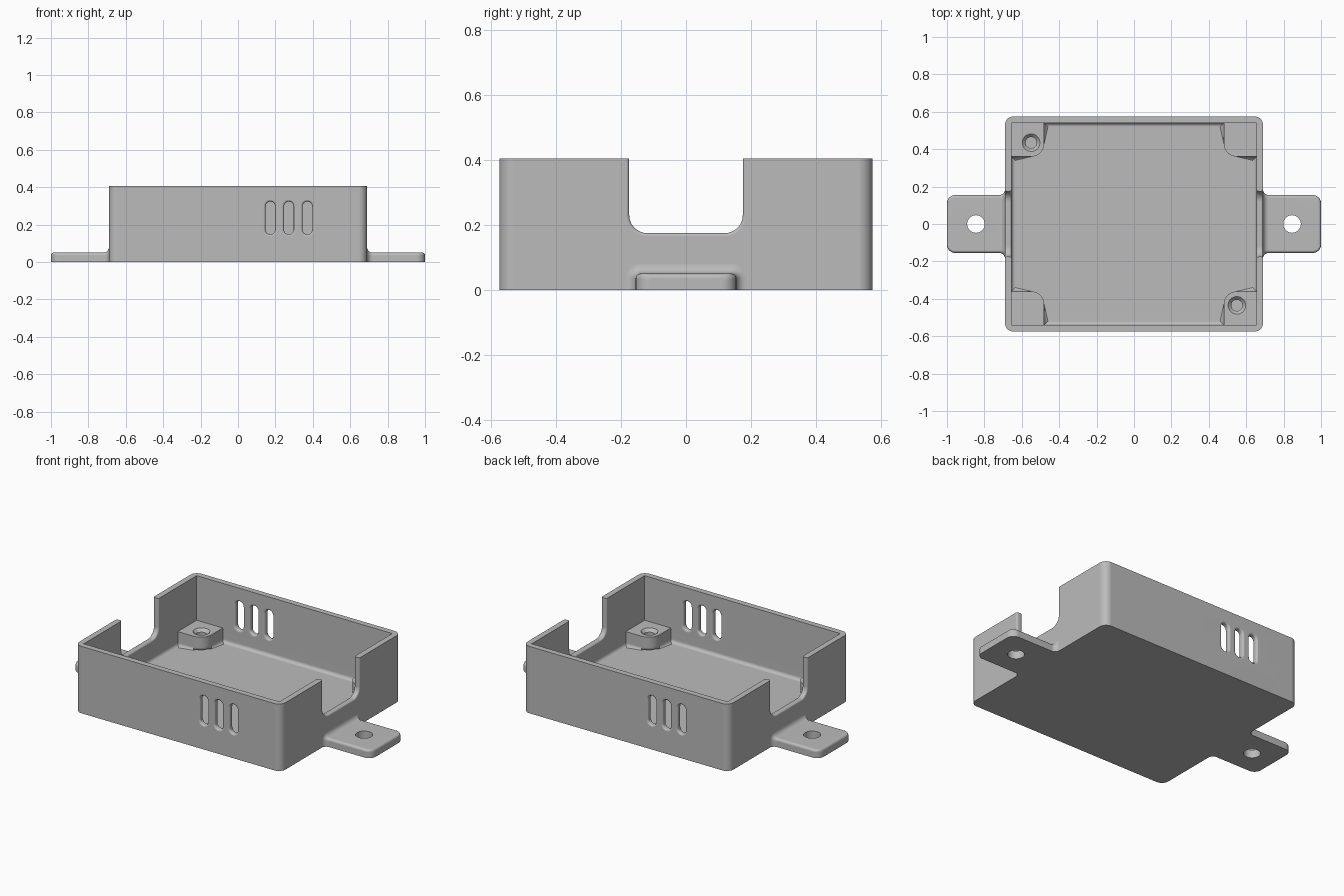
import bpy, bmesh
from math import sin, cos, pi, sqrt
from mathutils import Vector

if "Cube" in bpy.data.objects:
    bpy.data.objects.remove(bpy.data.objects["Cube"])

grey = bpy.data.materials.new("matte_grey")
grey.use_nodes = True
colour = (0.5, 0.5, 0.5, 1)
grey.diffuse_color = colour
grey.node_tree.nodes["Principled BSDF"].inputs["Base Color"].default_value = colour

# Main dimensions: outer and inner half sizes, heights
OX, OY, IX, IY = 0.69, 0.575, 0.655, 0.54
RIM, FLOOR, POST = 0.405, 0.05, 0.135


def rounded(corners, seg=8):
    """Outline from right-angled corners (u, v, radius)."""
    out = []
    for i, (a, b, r) in enumerate(corners):
        p = Vector((a, b))
        if r == 0:
            out.append(p)
            continue
        u = (Vector(corners[i - 1][:2]) - p).normalized()
        v = (Vector(corners[(i + 1) % len(corners)][:2]) - p).normalized()
        c = p + r * (u + v)
        for k in range(seg + 1):
            t = pi / 2 * k / seg
            out.append(c - r * (v * cos(t) + u * sin(t)))
    return out


def rectangle(w, h, r):
    return rounded([(-w, -h, r), (w, -h, r), (w, h, r), (-w, h, r)])


def circle(r, n=32):
    return [Vector((r * cos(2 * pi * k / n), r * sin(2 * pi * k / n))) for k in range(n)]


def loft(name, sections, axis, offset=(0, 0, 0), floor_round=0):
    """Skin (position, outline) sections along an axis."""
    place = {"x": lambda p, q: (q, p.x, p.y),
             "y": lambda p, q: (p.x, q, p.y),
             "z": lambda p, q: (p.x, p.y, q)}[axis]
    bm = bmesh.new()
    rings = [[bm.verts.new(Vector(place(p, q)) + Vector(offset)) for p in ring]
             for q, ring in sections]
    for a, b in zip(rings, rings[1:]):
        for i in range(len(a)):
            bm.faces.new((a[i - 1], a[i], b[i], b[i - 1]))
    base = bm.faces.new(rings[0])
    bm.faces.new(rings[-1])
    if floor_round:
        bmesh.ops.bevel(bm, geom=list(base.edges), offset=floor_round, segments=5,
                        profile=0.5, affect='EDGES')
    bmesh.ops.recalc_face_normals(bm, faces=bm.faces)
    mesh = bpy.data.meshes.new(name)
    bm.to_mesh(mesh)
    bm.free()
    mesh.materials.append(grey)
    ob = bpy.data.objects.new(name, mesh)
    bpy.context.collection.objects.link(ob)
    return ob


def cut(ob, cutters):
    """Subtract the cutters and bake the result."""
    for c in cutters:
        c.hide_render = True
        m = ob.modifiers.new("cut", 'BOOLEAN')
        m.operation, m.solver, m.object = 'DIFFERENCE', 'EXACT', c
    graph = bpy.context.evaluated_depsgraph_get()
    graph.update()
    mesh = bpy.data.meshes.new_from_object(ob.evaluated_get(graph))
    ob.modifiers.clear()
    ob.data = mesh
    for c in cutters:
        bpy.data.objects.remove(c)


def finish(ob):
    bpy.ops.object.select_all(action='DESELECT')
    ob.select_set(True)
    bpy.context.view_layer.objects.active = ob
    bpy.ops.object.shade_smooth_by_angle(angle=0.6)
    ob.modifiers.new("even_shading", 'WEIGHTED_NORMAL').keep_sharp = True


def eased(a, b, r, seg=4):
    """Stations through a wall from a to b, flaring by r at both faces."""
    arc = [(r * (1 - cos(pi / 2 * k / seg)), r * (1 - sin(pi / 2 * k / seg)))
           for k in range(seg + 1)]
    return ([(a - 0.01, r)] + [(a + t, d) for t, d in arc]
            + [(b - t, d) for t, d in reversed(arc)] + [(b + 0.01, r)])


# Open case with rounded upright corners
case = loft("open_case", [(z, rectangle(OX, OY, 0.045)) for z in (0, RIM)], "z")

# Cavity above the corner posts
cutters = [loft("upper_cavity", [(z, rectangle(IX, IY, 0)) for z in (POST, 0.5)], "z")]

# Cavity around the posts, with a filleted floor
px, py, pr = 0.48, 0.36, 0.07
plan = []
for sx, sy in ((-1, -1), (1, -1), (1, 1), (-1, 1)):
    notch = [(sx * IX, sy * py, 0), (sx * px, sy * py, pr), (sx * px, sy * IY, 0)]
    plan += notch if sx == sy else notch[::-1]
cutters.append(loft("lower_cavity", [(z, rounded(plan)) for z in (FLOOR, POST + 0.02)],
                    "z", floor_round=0.02))

for s in (-1, 1):
    # U-shaped opening in each end wall
    wall = sorted((s * IX, s * OX))
    cutters.append(loft("end_opening", [
        (x, rounded([(-0.175 - d, 0.175 - d, 0.055 + d), (0.175 + d, 0.175 - d, 0.055 + d),
                     (0.175 + d, 0.5, 0), (-0.175 - d, 0.5, 0)]))
        for x, d in eased(*wall, 0.01)], "x"))
    # Three vent slots in each long wall
    wall = sorted((s * IY, s * OY))
    for i in range(3):
        cutters.append(loft("vent_slot", [
            (y, rectangle(0.026 + d, 0.088 + d, 0.0259 + d))
            for y, d in eased(*wall, 0.011)], "y",
            offset=(-s * (0.173 + 0.099 * i), 0, 0.235)))
    # Countersunk screw hole in two opposite posts
    cutters.append(loft("screw_hole", [
        (0.06, circle(0.03)), (POST - 0.018, circle(0.03)),
        (POST, circle(0.047)), (POST + 0.02, circle(0.047))], "z",
        offset=(s * 0.55, -s * 0.435, 0)))
cut(case, cutters)
finish(case)


def tab_section(w, h, r):
    return rounded([(-w, 0, 0), (w, 0, 0), (w, h, r), (-w, h, r)])


# Mounting tabs: flared root, rounded end, screw hole
for s, name in ((1, "left_mounting_tab"), (-1, "right_mounting_tab")):
    flare, corner, edge, half = 0.03, 0.045, 0.015, 0.155
    sections = [(s * (OX - 0.003), tab_section(half + flare, FLOOR + flare, edge + flare))]
    for k in range(9):
        t = pi / 2 * k / 8
        d = flare * (1 - sin(t))
        sections.append((s * (OX + flare * (1 - cos(t))),
                         tab_section(half + d, FLOOR + d, edge + d)))
    for k in range(13):
        t = pi / 2 * k / 12
        x = 1 - corner + corner * sin(t)
        over = max(0, x - 1 + edge)
        drop = edge - sqrt(max(0, edge ** 2 - over ** 2))
        sections.append((s * x, tab_section(half - corner * (1 - cos(t)), FLOOR - drop, edge)))
    tab = loft(name, sections, "x")
    cut(tab, [loft("tab_hole", [(z, circle(0.047)) for z in (-0.05, 0.1)], "z",
                   offset=(s * 0.845, 0, 0))])
    finish(tab)
